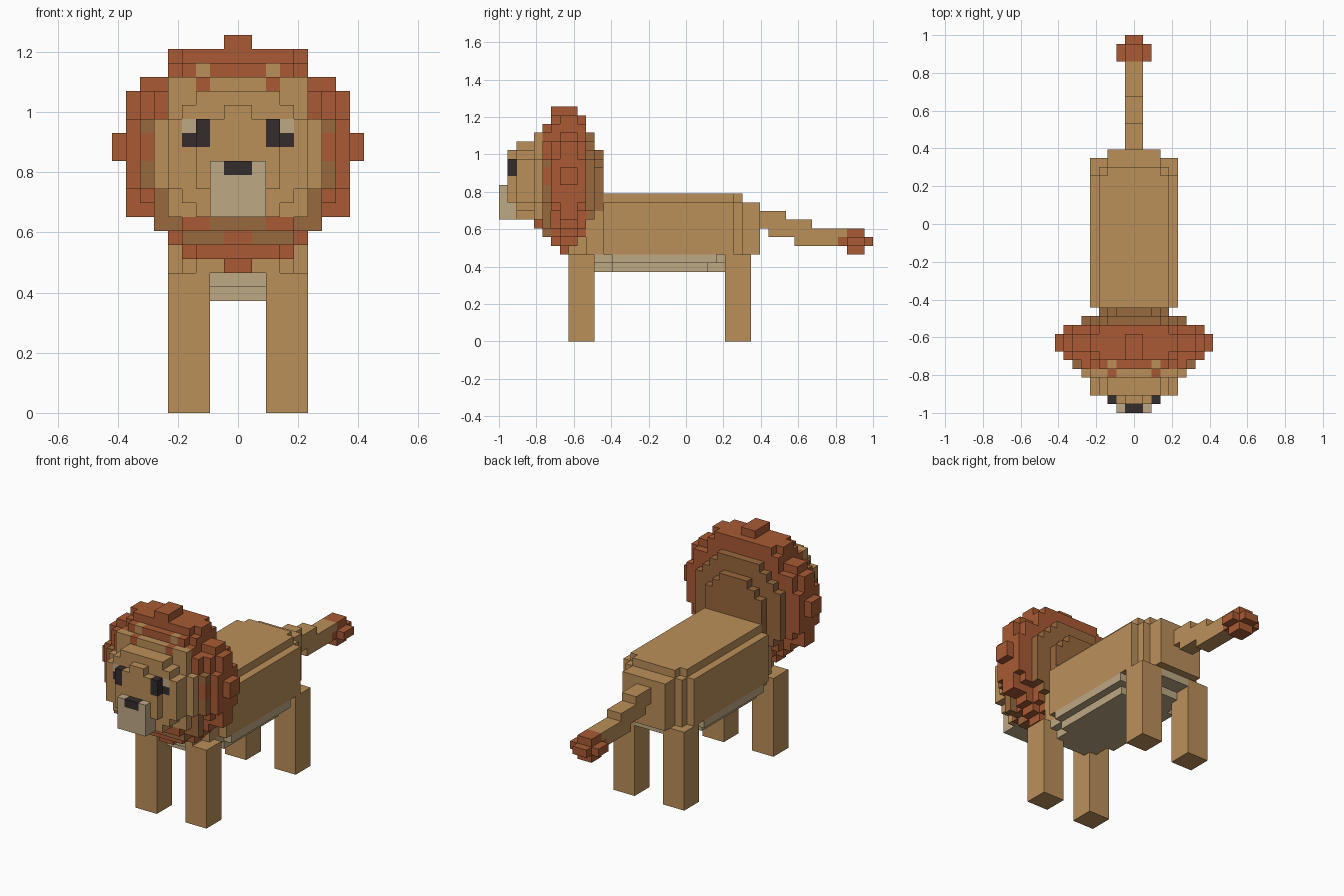
import bpy
import bmesh
import math
from mathutils import Vector

default_cube = bpy.data.objects.get("Cube")
if default_cube:
    bpy.data.objects.remove(default_cube, do_unlink=True)

# Block size: the animal is 43 blocks long
UNIT = 2 / 43

COLOURS = {
    "tan_fur": (0.497, 0.279, 0.102),
    "rust_mane": (0.392, 0.102, 0.034),
    "brown_mane": (0.314, 0.138, 0.048),
    "cream_fur": (0.515, 0.392, 0.231),
    "dark_eyes": (0.034, 0.025, 0.027),
}


def make_material(name, rgb):
    material = bpy.data.materials.new(name)
    material.use_nodes = True
    material.diffuse_color = (*rgb, 1)
    shader = material.node_tree.nodes["Principled BSDF"]
    shader.inputs["Base Color"].default_value = (*rgb, 1)
    shader.inputs["Roughness"].default_value = 0.9
    return material


materials = {name: make_material(name, rgb) for name, rgb in COLOURS.items()}
blocks = {}


def block_range(half_width, depth, height, inner=0):
    """Cells of a box mirrored across the middle, optionally split into a pair."""
    for column in range(-half_width, half_width):
        offset = column if column >= 0 else -1 - column
        if offset >= inner:
            for y in range(*depth):
                for z in range(*height):
                    yield column, y, z


def fill(part, colour, half_width, depth, height, inner=0):
    for cell in block_range(half_width, depth, height, inner):
        side = ""
        if inner:
            side = "left_" if cell[0] >= 0 else "right_"
        blocks[cell] = (side + part, colour)


def paint(colour, half_width, depth, height, inner=0):
    for cell in block_range(half_width, depth, height, inner):
        if cell in blocks:
            blocks[cell] = (blocks[cell][0], colour)


def fill_layers(part, colour, depth, rows):
    for half_width, low, high in rows:
        fill(part, colour, half_width, depth, (low, high))


# Belly, stepped in towards the ground
for half_width, start, end in ((5, 13, 25), (4, 10, 28), (3, 9, 29)):
    fill("belly", "cream_fur", half_width, (start, end), (9, 10))
for half_width, start, end in ((4, 13, 24), (3, 11, 26), (2, 10, 27)):
    fill("belly", "cream_fur", half_width, (start, end), (8, 9))

# Body with stepped shoulders and rump
fill("body", "tan_fur", 5, (12, 27), (10, 16))
fill("body", "tan_fur", 4, (10, 28), (10, 16))
fill("body", "tan_fur", 4, (10, 27), (16, 17))
fill("body", "tan_fur", 3, (8, 28), (11, 17))
fill("body", "tan_fur", 3, (8, 30), (10, 16))

# Legs
fill("front_leg", "tan_fur", 5, (8, 11), (0, 10), inner=2)
fill("back_leg", "tan_fur", 5, (26, 29), (0, 10), inner=2)

# Tail stepping down to its tuft
for start, end, low in ((30, 33, 13), (31, 36, 12), (34, 40, 11)):
    fill("tail", "tan_fur", 1, (start, end), (low, low + 2))
fill("tail_tuft", "rust_mane", 1, (39, 43), (11, 12))
fill("tail_tuft", "rust_mane", 1, (40, 42), (10, 13))
fill("tail_tuft", "rust_mane", 2, (40, 42), (11, 12))

# Mane: a rounded disc from back to front
fill_layers("mane", "brown_mane", (11, 12), ((4, 15, 20), (3, 15, 21), (2, 15, 22)))
fill_layers("mane", "brown_mane", (10, 11),
            ((6, 15, 21), (5, 14, 22), (4, 14, 23), (3, 14, 24)))
shoulder_rows = ((8, 16, 21), (7, 15, 23), (5, 13, 25), (4, 12, 26))
fill_layers("mane", "rust_mane", (9, 10), shoulder_rows)
fill_layers("mane", "rust_mane", (6, 7), shoulder_rows + ((3, 11, 26), (1, 11, 27)))
fill_layers("mane", "rust_mane", (7, 9),
            ((9, 18, 20), (8, 14, 23), (7, 14, 24), (6, 13, 24),
             (5, 12, 26), (4, 11, 26), (1, 11, 27)))
fill("mane", "rust_mane", 1, (7, 8), (10, 11))
fill_layers("mane", "rust_mane", (5, 6),
            ((7, 16, 21), (6, 13, 23), (5, 13, 24), (4, 12, 25)))
fill("mane", "brown_mane", 4, (4, 5), (13, 14))
paint("brown_mane", 7, (5, 6), (16, 18), inner=6)
paint("brown_mane", 7, (5, 6), (20, 21), inner=6)
paint("brown_mane", 6, (5, 6), (13, 16), inner=4)
paint("brown_mane", 4, (5, 6), (12, 13), inner=1)
paint("rust_mane", 4, (4, 5), (13, 14), inner=2)

# Head, narrowing towards the face
fill_layers("head", "tan_fur", (4, 5), ((6, 16, 21), (5, 14, 24)))
fill_layers("head", "tan_fur", (2, 4), ((5, 16, 21), (4, 15, 22), (3, 14, 23)))
fill_layers("head", "tan_fur", (1, 2), ((3, 16, 21), (1, 16, 22)))

# Muzzle and nose
fill("muzzle", "cream_fur", 2, (0, 2), (14, 18))
fill("muzzle", "cream_fur", 2, (2, 4), (14, 15))
fill("nose", "dark_eyes", 1, (0, 1), (17, 18))

# Eyes
fill("eye", "dark_eyes", 3, (1, 2), (19, 21), inner=2)
fill("eye", "dark_eyes", 4, (2, 3), (19, 20), inner=3)
fill("eye", "cream_fur", 4, (2, 3), (20, 21), inner=3)

# Ears
fill("ear", "tan_fur", 3, (5, 6), (24, 25), inner=2)
fill("ear", "rust_mane", 3, (4, 5), (23, 24), inner=2)


def build_part(part):
    """Skin one part, keeping only the block sides that face open air."""
    bm = bmesh.new()
    slots = sorted({colour for owner, colour in blocks.values() if owner == part})
    for cell, (owner, colour) in blocks.items():
        if owner != part:
            continue
        centre = Vector(cell) + Vector((0.5, 0.5, 0.5))
        for axis in range(3):
            for sign in (-1, 1):
                normal = Vector((0, 0, 0))
                normal[axis] = sign
                if tuple(int(n) for n in Vector(cell) + normal) in blocks:
                    continue
                across = Vector((0, 0, 0))
                across[(axis + 1) % 3] = 0.5
                up = normal.cross(across)
                middle = centre + normal / 2
                corners = (middle - across - up, middle + across - up,
                           middle + across + up, middle - across + up)
                face = bm.faces.new([bm.verts.new(c) for c in corners])
                face.material_index = slots.index(colour)
    bmesh.ops.remove_doubles(bm, verts=bm.verts, dist=0.01)
    bmesh.ops.dissolve_limit(bm, angle_limit=math.radians(1), verts=bm.verts,
                             edges=bm.edges, delimit={"MATERIAL", "NORMAL"})
    for vert in bm.verts:
        vert.co *= UNIT
        vert.co.y -= 1
    mesh = bpy.data.meshes.new(part)
    bm.to_mesh(mesh)
    bm.free()
    for colour in slots:
        mesh.materials.append(materials[colour])
    bpy.context.collection.objects.link(bpy.data.objects.new(part, mesh))


for part_name in sorted({owner for owner, colour in blocks.values()}):
    build_part(part_name)
